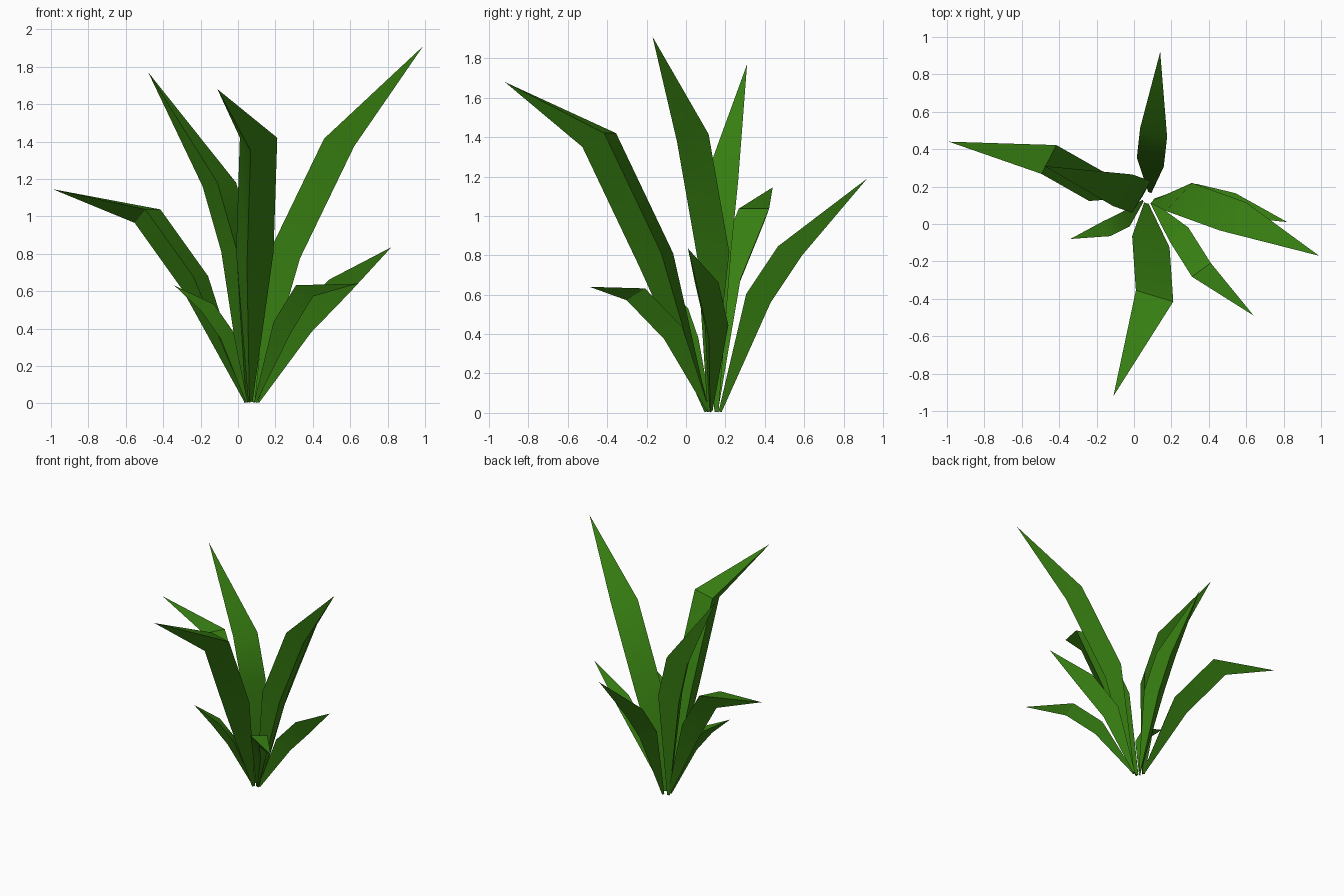
import bpy, bmesh, math
from mathutils import Vector

if "Cube" in bpy.data.objects:
    bpy.data.objects.remove(bpy.data.objects["Cube"])

green = bpy.data.materials.new("leaf_green")
green.diffuse_color = (0.04, 0.22, 0.006, 1)
green.use_nodes = True
green.node_tree.nodes["Principled BSDF"].inputs["Base Color"].default_value = green.diffuse_color

ROOT = Vector((0.075, 0.14, 0))


def leaf(name, low, high, tip, width, keel):
    """Tapered blade: triangular section with a flat inner face and a keel outside."""
    w = Vector((*width, 0))
    out = Vector((w.y, -w.x, 0)).normalized()
    k = out * keel[0] - Vector((0, 0, keel[1]))
    base = ROOT + out * 0.03 + Vector((0, 0, keel[1] * 0.12 + 0.003))
    bm = bmesh.new()

    def section(centre, s):
        c = Vector(centre)
        return [bm.verts.new(p) for p in (c - w * s, c + w * s, c + k * s)]

    rows = [section(base, 0.12), section(low, 1.0), section(high, 1.0)]
    end = bm.verts.new(tip)
    bm.faces.new(rows[0])
    for a, b in zip(rows, rows[1:]):
        for i in range(3):
            j = (i + 1) % 3
            bm.faces.new((a[i], a[j], b[j], b[i]))
    for i in range(3):
        bm.faces.new((rows[2][i], rows[2][(i + 1) % 3], end))
    bmesh.ops.recalc_face_normals(bm, faces=bm.faces)
    mesh = bpy.data.meshes.new(name)
    bm.to_mesh(mesh)
    bm.free()
    mesh.materials.append(green)
    ob = bpy.data.objects.new(name, mesh)
    bpy.context.collection.objects.link(ob)
    bpy.ops.object.select_all(action='DESELECT')
    ob.select_set(True)
    bpy.context.view_layer.objects.active = ob
    bpy.ops.object.shade_smooth_by_angle(angle=math.radians(30))


# Tall leaves: lower bend, upper bend, tip, half width, keel (out, drop)
leaf("tall_leaf_right", (0.24, 0.145, 0.815), (0.53, 0.04, 1.415), (0.99, -0.17, 1.91), (0.07, 0.075), (0.125, 0.04))
leaf("tall_leaf_left", (0.04, 0.145, 0.83), (-0.06, 0.18, 1.18), (-0.48, 0.31, 1.77), (-0.05, -0.085), (0.15, 0.02))
leaf("tall_leaf_front", (0.09, -0.095, 0.81), (0.11, -0.385, 1.42), (-0.11, -0.92, 1.68), (0.1, -0.03), (0.147, 0.07))

# Middle leaves
leaf("middle_leaf_left", (-0.2, 0.2, 0.68), (-0.455, 0.345, 1.037), (-0.99, 0.44, 1.145), (-0.04, -0.077), (0.11, 0.072))
leaf("middle_leaf_back", (0.087, 0.33, 0.605), (0.105, 0.49, 0.845), (0.14, 0.92, 1.19), (-0.072, 0.024), (0.105, 0.045))

# Short leaves
leaf("short_leaf_right", (0.305, 0.155, 0.445), (0.515, 0.105, 0.662), (0.82, 0.01, 0.835), (0.027, 0.06), (0.095, 0.065))
leaf("short_leaf_front", (0.24, -0.055, 0.435), (0.36, -0.245, 0.632), (0.64, -0.49, 0.64), (0.05, 0.037), (0.07, 0.06))
leaf("short_leaf_left", (-0.045, 0.025, 0.38), (-0.15, -0.027, 0.53), (-0.34, -0.08, 0.63), (0.022, -0.038), (0.055, 0.035))
